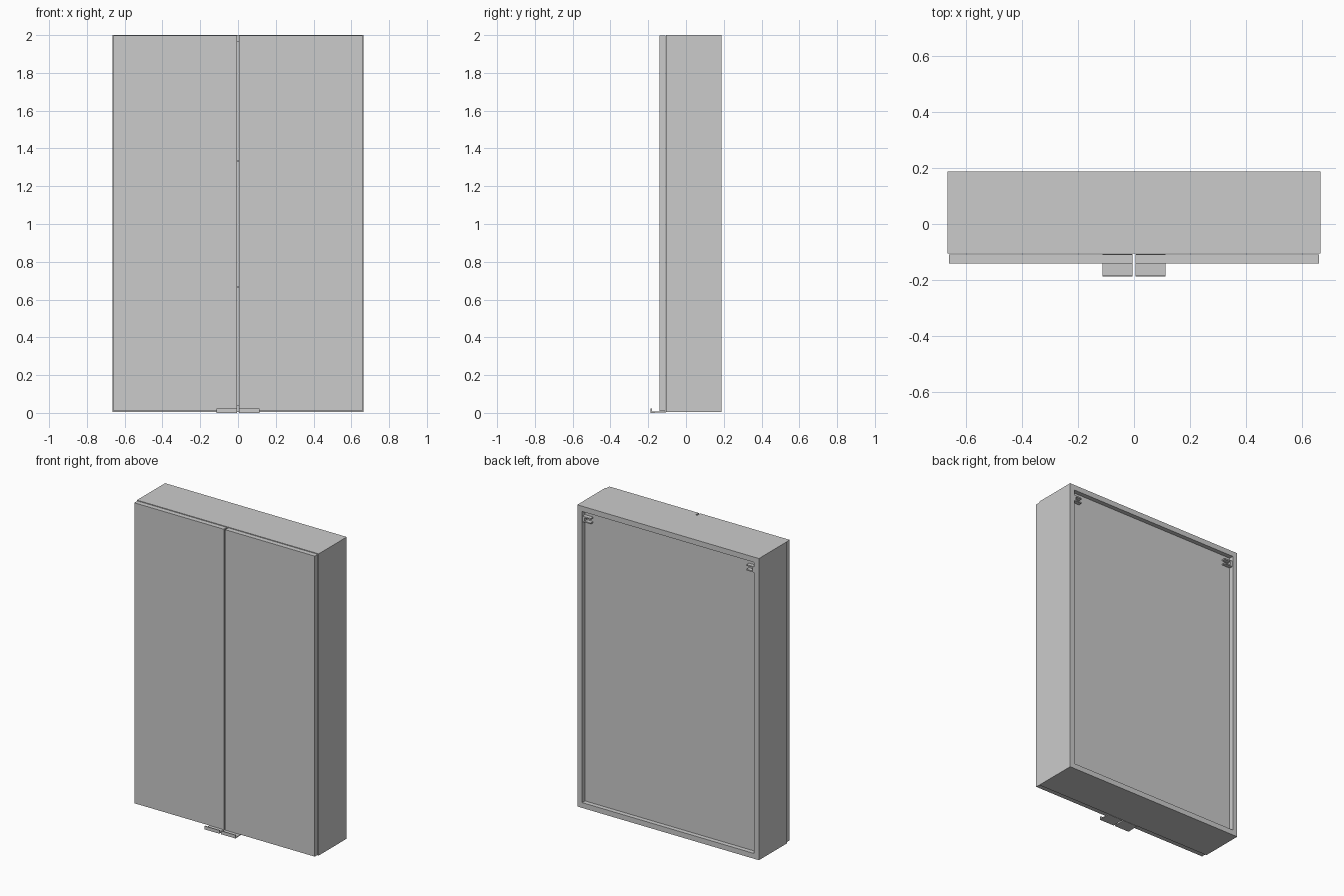
import bpy, bmesh
from mathutils import Vector

if "Cube" in bpy.data.objects:
    bpy.data.objects.remove(bpy.data.objects["Cube"])


def box(name, x, y, z):
    """Axis-aligned box from (min, max) ranges."""
    bm = bmesh.new()
    bmesh.ops.create_cube(bm, size=1)
    for v in bm.verts:
        v.co = Vector([(r[0] + r[1]) / 2 + c * (r[1] - r[0])
                       for c, r in zip(v.co, (x, y, z))])
    me = bpy.data.meshes.new(name)
    bm.to_mesh(me)
    bm.free()
    ob = bpy.data.objects.new(name, me)
    bpy.context.collection.objects.link(ob)
    return ob


def extrude_profile(name, profile, x0, x1):
    """Closed (y, z) profile extruded along x."""
    bm = bmesh.new()
    face = bm.faces.new([bm.verts.new((x0, y, z)) for y, z in profile])
    ext = bmesh.ops.extrude_face_region(bm, geom=[face])["geom"]
    bmesh.ops.translate(bm, vec=(x1 - x0, 0, 0),
                        verts=[g for g in ext if isinstance(g, bmesh.types.BMVert)])
    bmesh.ops.recalc_face_normals(bm, faces=bm.faces)
    me = bpy.data.meshes.new(name)
    bm.to_mesh(me)
    bm.free()
    ob = bpy.data.objects.new(name, me)
    bpy.context.collection.objects.link(ob)
    return ob


def mirror(ob):
    """Repeat the part on the other side of x = 0."""
    ob.modifiers.new("Mirror", 'MIRROR').use_mirror_merge = False
    return ob


W, T = 0.665, 0.035              # half width, board thickness
FRONT, BACK = -0.106, 0.187      # carcass depth
LOW, TOP = 0.004, 2.0
INNER = W - T

# carcass boards
mirror(box("side_panel", (INNER, W), (FRONT, BACK), (LOW, TOP)))
box("top_panel", (-INNER, INNER), (FRONT, BACK), (TOP - T, TOP))
box("bottom_panel", (-INNER, INNER), (FRONT, BACK), (LOW, LOW + T))

# recessed back panel
box("back_panel", (-INNER, INNER), (0.145, 0.157), (LOW + T, TOP - T))

# two inner shelves
for i, z in enumerate((0.667, 1.333)):
    box(f"shelf_{i + 1}", (-INNER, INNER), (-0.085, 0.145), (z - 0.006, z + 0.006))

# doors: core board with a thin mirror sheet on the front
mirror(box("door_core", (0.005, 0.66), (-0.135, -0.109), (0.009, 1.997)))
mirror(box("door_mirror", (0.005, 0.66), (-0.141, -0.135), (0.009, 1.997)))

# L-shaped finger pulls under the doors
pull = [(-0.107, 0.003), (-0.107, 0.009), (-0.181, 0.006), (-0.181, 0.022),
        (-0.187, 0.022), (-0.187, 0.0), (-0.181, 0.0)]
mirror(extrude_profile("door_pull", pull, 0.005, 0.113))

# wall hanger brackets at the upper back corners
mirror(box("hanger_top_plate", (0.57, INNER), (0.157, 0.183), (1.925, 1.933)))
mirror(box("hanger_bottom_plate", (0.57, INNER), (0.157, 0.183), (1.895, 1.903)))
mirror(box("hanger_web", (0.615, INNER), (0.157, 0.183), (1.903, 1.925)))
